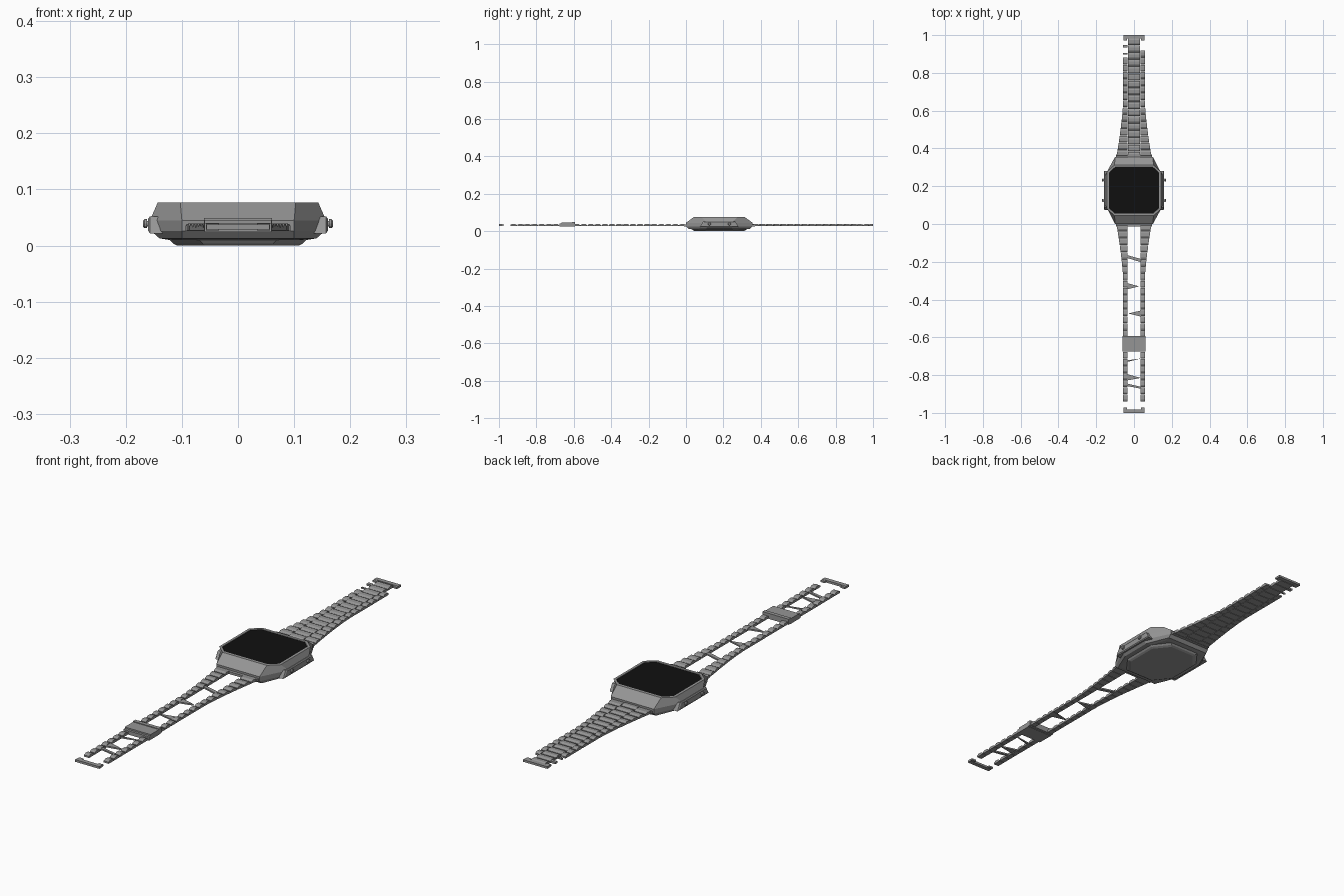
import bpy, bmesh, math

if "Cube" in bpy.data.objects:
    bpy.data.objects.remove(bpy.data.objects["Cube"])

CY = 0.178  # centre of the watch case along y


def material(name, v):
    m = bpy.data.materials.new(name)
    m.diffuse_color = (v, v, v, 1)
    m.use_nodes = True
    m.node_tree.nodes["Principled BSDF"].inputs["Base Color"].default_value = m.diffuse_color
    return m


STEEL = material("steel grey", 0.3)
BLACK = material("screen black", 0.005)


def finish(bm, name, mat):
    bmesh.ops.recalc_face_normals(bm, faces=bm.faces)
    me = bpy.data.meshes.new(name)
    bm.to_mesh(me)
    bm.free()
    me.materials.append(mat)
    ob = bpy.data.objects.new(name, me)
    bpy.context.collection.objects.link(ob)
    return ob


def loft(bm, rings):
    """Closed skin through a list of equal-sized point rings."""
    rows = [[bm.verts.new(p) for p in r] for r in rings]
    n = len(rows[0])
    for a, b in zip(rows, rows[1:]):
        for i in range(n):
            j = (i + 1) % n
            bm.faces.new((a[i], a[j], b[j], b[i]))
    bm.faces.new(rows[0])
    bm.faces.new(rows[-1])


def octagon(hx, fx, hy, fy, z):
    pts = [(fx, -hy), (hx, -fy), (hx, fy), (fx, hy),
           (-fx, hy), (-hx, fy), (-hx, -fy), (-fx, -hy)]
    return [(x, y + CY, z) for x, y in pts]


def box(bm, x0, x1, y0, y1, z0, z1):
    loft(bm, [[(x0, y0, z), (x1, y0, z), (x1, y1, z), (x0, y1, z)] for z in (z0, z1)])


# case: octagonal body, rim and shallow screen recess
bm = bmesh.new()
loft(bm, [octagon(.122, .098, .145, .075, .010),
          octagon(.140, .100, .165, .068, .013),
          octagon(.155, .100, .177, .066, .026),
          octagon(.157, .100, .178, .066, .045),
          octagon(.143, .103, .134, .099, .077),
          octagon(.133, .101, .123, .094, .077),
          octagon(.132, .100, .122, .093, .074)])
finish(bm, "case", STEEL)

# screen glass
bm = bmesh.new()
loft(bm, [octagon(.132, .100, .122, .093, z) for z in (.073, .0755)])
finish(bm, "screen", BLACK)

# back plate with a stepped edge
bm = bmesh.new()
loft(bm, [octagon(.108, .058, .130, .068, 0),
          octagon(.116, .063, .139, .073, .004),
          octagon(.122, .070, .145, .076, .011)])
finish(bm, "back_plate", STEEL)

# side guards and push buttons
bm = bmesh.new()
for s in (-1, 1):
    def guard(x, dy, dz):
        yz = [(.075 + dy, .022 + dz), (.281 - dy, .022 + dz),
              (.265 - dy, .052 - dz), (.091 + dy, .052 - dz)]
        return [(s * x, y, z) for y, z in yz]
    loft(bm, [guard(.135, 0, 0), guard(.157, 0, 0), guard(.160, .006, .004)])
finish(bm, "side_guards", STEEL)

bm = bmesh.new()
for s in (-1, 1):
    for y in (.125, .232):
        rings = []
        for x, r in ((.150, .005), (.162, .005), (.162, .008), (.167, .008), (.169, .006)):
            rings.append([(s * x, y + r * math.cos(a * math.pi / 6),
                           .039 + r * math.sin(a * math.pi / 6)) for a in range(12)])
        loft(bm, rings)
finish(bm, "buttons", STEEL)

# bracelet links: domed bars tapering away from the case
PROFILE = [(.03, .027), (0, .031), (.25, .038), (.7, .039), (.97, .034), (.97, .027)]
PITCH = 0.0376


def half_width(d):
    return .057 + .036 * max(0, 1 - d / .30) ** 1.4


def link(bm, x_in, x_out, start, sign, d, pitch=PITCH):
    rings = []
    for xf in (x_in, x_out):
        ring = []
        for t, z in PROFILE:
            dd = d + t * pitch
            ring.append((xf(dd), start + sign * dd, z))
        rings.append(ring)
    loft(bm, rings)


def side_column(name, side, start, sign, count):
    bm = bmesh.new()
    for i in range(count):
        link(bm, lambda d: side * .034, lambda d: side * half_width(d),
             start, sign, i * PITCH)
    finish(bm, name, STEEL)


side_column("upper_links_right", 1, .355, 1, 15)
side_column("upper_links_left", -1, .355, 1, 14)
side_column("lower_links_right", 1, 0, -1, 25)
side_column("lower_links_left", -1, 0, -1, 25)

# centre column, staggered by half a link, only on the upper strap
bm = bmesh.new()
for i in range(17):
    link(bm, lambda d: -.033, lambda d: .033, .345, 1, i * PITCH)
finish(bm, "upper_centre_links", STEEL)

# loose bits of the broken left column
bm = bmesh.new()
box(bm, -.057, -.034, .898, .904, .030, .036)
box(bm, -.057, -.034, .934, .948, .029, .037)
finish(bm, "loose_links", STEEL)

# thin slanted slivers across the open lower strap
bm = bmesh.new()
L, R = -.036, .036
for pts in ([(L, -.165), (R, -.185), (R, -.202), (L, -.180)],
            [(L, -.313), (L, -.346), (.026, -.330)],
            [(R, -.458), (R, -.490), (-.030, -.474)],
            [(L, -.722), (R, -.712), (L, -.730)],
            [(L, -.795), (R, -.815), (L, -.828)],
            [(L, -.845), (R, -.862), (R, -.872), (L, -.858)]):
    loft(bm, [[(x, y, z) for x, y in pts] for z in (.030, .036)])
finish(bm, "strap_slivers", STEEL)

# clasp: folded sleeve with raised lips
bm = bmesh.new()
box(bm, -.060, .060, -.665, -.605, .024, .046)
box(bm, -.061, .061, -.610, -.594, .026, .049)
box(bm, -.060, .060, -.675, -.665, .024, .040)
finish(bm, "clasp", STEEL)

# end bars with small hooked corners
for name, s in (("upper_end_bar", 1), ("lower_end_bar", -1)):
    bm = bmesh.new()
    ys = sorted((s * .982, s * 1.0))
    box(bm, -.056, .056, *ys, .029, .038)
    yh = sorted((s * .972, s * .982))
    for x in (-1, 1):
        xs = sorted((x * .036, x * .056))
        box(bm, *xs, *yh, .030, .037)
    finish(bm, name, STEEL)

# lug bars joining strap and case
bm = bmesh.new()
for y in (-.004, .360):
    box(bm, -.094, .094, y - .008, y + .008, .026, .036)
finish(bm, "lug_bars", STEEL)
